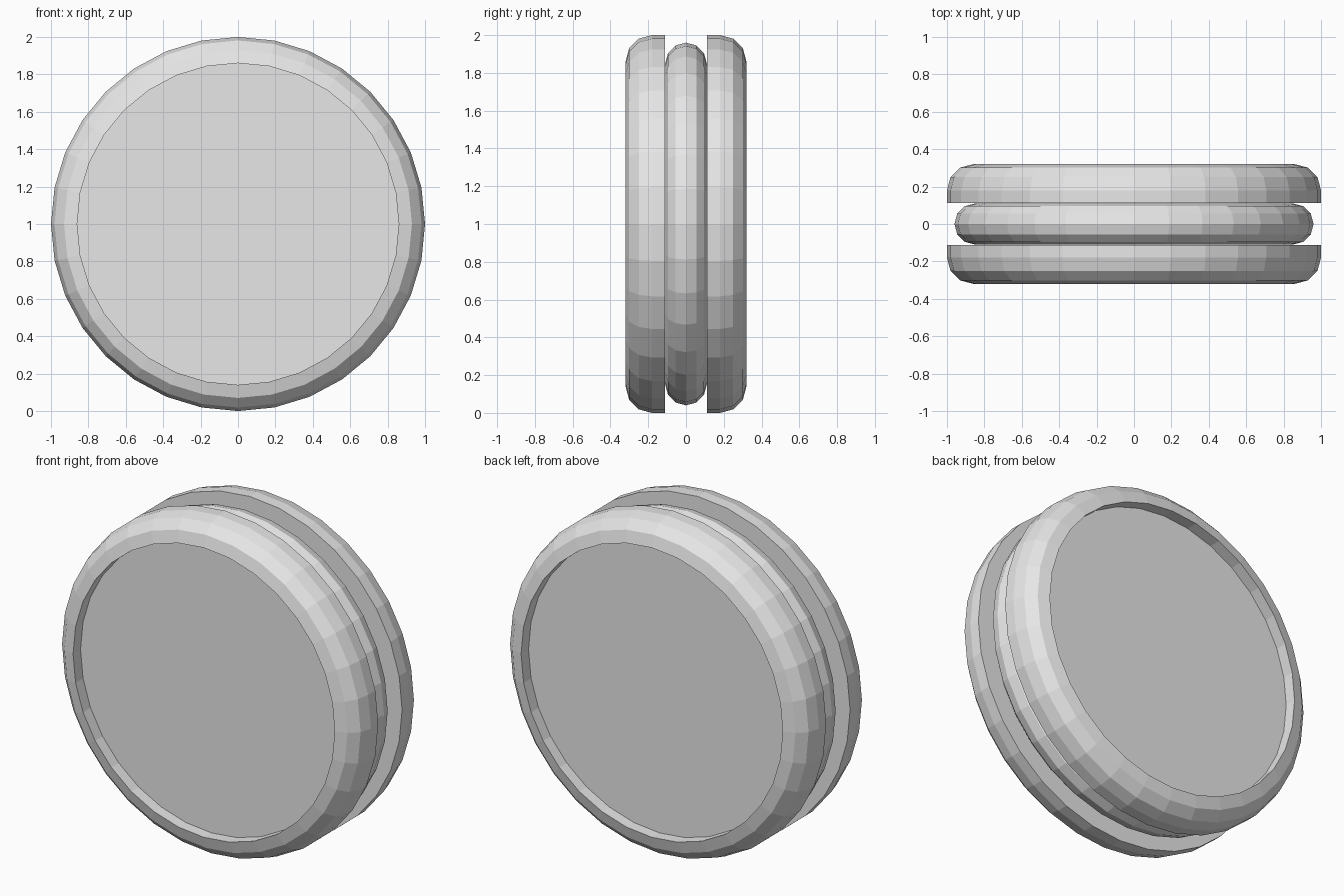
import bpy
import bmesh
from math import cos, sin, pi, radians

cube = bpy.data.objects.get("Cube")
if cube:
    bpy.data.objects.remove(cube, do_unlink=True)

SIDES = 32
CENTRE_Z = 1.0

grey = bpy.data.materials.new("light_grey")
grey.use_nodes = True
colour = (0.8, 0.8, 0.8, 1)
grey.diffuse_color = colour
grey.node_tree.nodes["Principled BSDF"].inputs["Base Color"].default_value = colour


def arc(radius, depth, size, start, end):
    """Rounded profile of (radius, y) points, one every 30 degrees."""
    return [(radius + size * cos(radians(a)), depth + size * sin(radians(a)))
            for a in range(start, end + 1, 30)]


def lathe(name, profile, flip=1):
    """Turn a profile around the y axis and cap both ends flat."""
    bm = bmesh.new()
    rings = []
    for r, y in profile:
        rings.append([bm.verts.new((r * sin(2 * pi * i / SIDES), flip * y,
                                    CENTRE_Z + r * cos(2 * pi * i / SIDES)))
                      for i in range(SIDES)])
    for a, b in zip(rings, rings[1:]):
        for i in range(SIDES):
            j = (i + 1) % SIDES
            bm.faces.new((a[i], a[j], b[j], b[i]))
    bm.faces.new(rings[0])
    bm.faces.new(rings[-1])
    bmesh.ops.recalc_face_normals(bm, faces=bm.faces)
    mesh = bpy.data.meshes.new(name)
    bm.to_mesh(mesh)
    bm.free()
    mesh.materials.append(grey)
    obj = bpy.data.objects.new(name, mesh)
    bpy.context.collection.objects.link(obj)
    return obj


# Outer discs: flat inner face, rounded rim, recessed outer face
disc = [(1.0, 0.112)] + arc(0.86, 0.18, 0.14, 0, 90) + [(0.86, 0.25)]
lathe("front_disc", disc, -1)
lathe("back_disc", disc)

# Rounded ring between the discs
lathe("middle_ring", arc(0.85, 0, 0.11, -90, 90))
